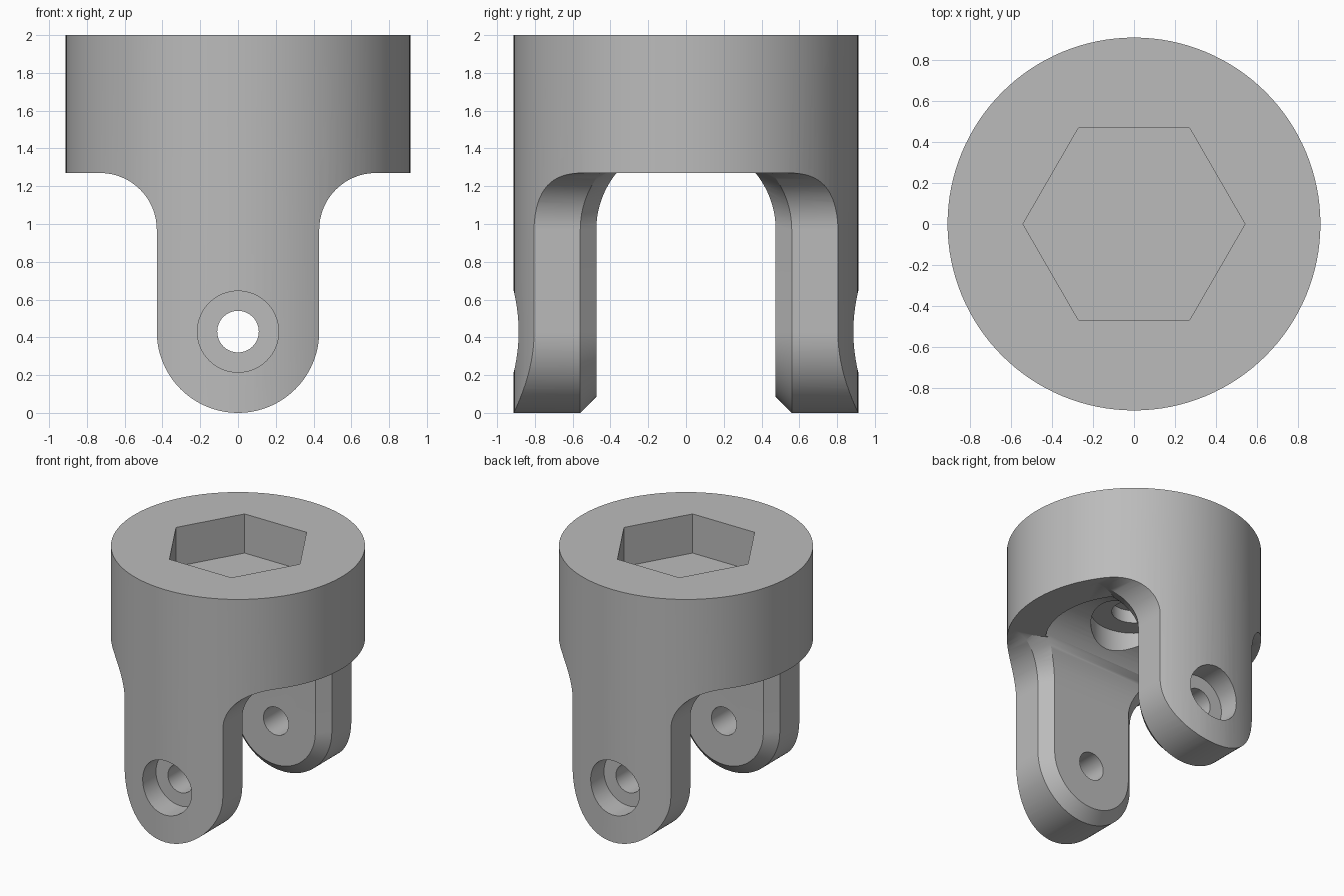
import bpy, bmesh, math
from mathutils import Matrix

old = bpy.data.objects.get("Cube")
if old:
    bpy.data.objects.remove(old, do_unlink=True)

steel = bpy.data.materials.new("plain grey steel")
steel.use_nodes = True
GREY = (0.5, 0.5, 0.5, 1)
steel.diffuse_color = GREY
steel.node_tree.nodes["Principled BSDF"].inputs["Base Color"].default_value = GREY

R = 0.912            # outer radius
HALF = 0.43          # arm half width and tip radius
FILLET = 0.3         # shoulder fillet
SHOULDER = 1.27      # underside of the head
SPRING = SHOULDER - FILLET
GAP = 0.475          # half distance between the arms
CHAMFER = 0.085


def make(name, bm):
    bmesh.ops.recalc_face_normals(bm, faces=bm.faces)
    mesh = bpy.data.meshes.new(name)
    bm.to_mesh(mesh)
    bm.free()
    mesh.materials.append(steel)
    ob = bpy.data.objects.new(name, mesh)
    bpy.context.collection.objects.link(ob)
    return ob


def loft(name, rings):
    bm = bmesh.new()
    loops = [[bm.verts.new(p) for p in ring] for ring in rings]
    n = len(loops[0])
    for a, b in zip(loops, loops[1:]):
        for i in range(n):
            j = (i + 1) % n
            bm.faces.new((a[i], a[j], b[j], b[i]))
    bm.faces.new(loops[0])
    bm.faces.new(loops[-1])
    return make(name, bm)


def cylinder(name, r, low, high, sides=64, axis="Z"):
    bm = bmesh.new()
    bmesh.ops.create_cone(bm, cap_ends=True, segments=sides, radius1=r, radius2=r,
                          depth=high - low,
                          matrix=Matrix.Translation((0, 0, (low + high) / 2)))
    if axis == "Y":
        bmesh.ops.rotate(bm, verts=bm.verts, matrix=Matrix.Rotation(-math.pi / 2, 3, "X"))
        bmesh.ops.translate(bm, verts=bm.verts, vec=(0, 0, HALF))
    return make(name, bm)


def box(name, x, y, low, high):
    return loft(name, [[(sx * x, sy * y, z) for sx, sy in ((1, 1), (-1, 1), (-1, -1), (1, -1))]
                       for z in (low, high)])


def combine(target, tool, operation):
    mod = target.modifiers.new(operation, "BOOLEAN")
    mod.operation, mod.object, mod.solver = operation, tool, "EXACT"
    bpy.context.view_layer.update()
    result = bpy.data.meshes.new_from_object(
        target.evaluated_get(bpy.context.evaluated_depsgraph_get()))
    target.modifiers.clear()
    target.data = result
    bpy.data.objects.remove(tool, do_unlink=True)


def arm_outline(inset):
    # Round tip, straight sides and flared shoulders
    w, f, out = HALF - inset, FILLET + inset, HALF + FILLET
    half = [(w * math.sin(a), HALF - w * math.cos(a))
            for a in (math.pi / 2 * i / 24 for i in range(1, 25))]
    half += [(out - f * math.cos(a), SPRING + f * math.sin(a))
             for a in (math.pi / 2 * i / 16 for i in range(17))]
    half.append((out, 1.4))
    return [(-x, z) for x, z in reversed(half)] + [(0, HALF - w)] + half


def inner_y(z):
    return math.sqrt(GAP ** 2 - max(0, z - SPRING) ** 2)


# Head blank and the two chamfered arms
blank = box("head_blank", 1.2, 1.2, SHOULDER, 2.2)
extra = 0.02
for side in (-1, 1):
    full, small = arm_outline(0), arm_outline(CHAMFER + extra)
    arm = loft("arm", [
        [(x, side * 0.2, z) for x, z in small],
        [(x, side * (inner_y(z) - extra), z) for x, z in small],
        [(x, side * (inner_y(z) + CHAMFER), z) for x, z in full],
        [(x, side * 1.2, z) for x, z in full]])
    combine(blank, arm, "UNION")

# Round outside
yoke = cylinder("yoke", R, -0.1, 2, 128)
combine(yoke, blank, "INTERSECT")

# Arched clearance between the arms, stopped inside the head
arch = [(GAP * math.cos(math.pi * i / 48), SPRING + GAP * math.sin(math.pi * i / 48))
        for i in range(49)]
arch = [(GAP, -0.2)] + arch + [(-GAP, -0.2)]
tunnel = loft("tunnel", [[(x, y, z) for y, z in arch] for x in (-1.1, 1.1)])
limit = cylinder("tunnel_limit", 0.635, -0.3, 1.8, 96)
combine(limit, box("open_zone", 1.3, 1.3, -0.4, SHOULDER - 0.002), "UNION")
combine(tunnel, limit, "INTERSECT")
combine(yoke, tunnel, "DIFFERENCE")

# Hexagonal socket with corners on the x axis
socket = cylinder("socket", 0.543, 1.69, 2.2, 6)
socket.data.transform(Matrix.Rotation(math.pi / 6, 4, "Z"))
combine(yoke, socket, "DIFFERENCE")

# Stepped bore under the head
combine(yoke, cylinder("bore", 0.31, 1.1, 1.5), "DIFFERENCE")
combine(yoke, cylinder("small_bore", 0.16, 1.1, 1.6), "DIFFERENCE")

# Pin holes with counterbores through both arms
combine(yoke, cylinder("pin_hole", 0.11, -1.2, 1.2, axis="Y"), "DIFFERENCE")
for low, high in ((-1.2, -0.72), (0.72, 1.2)):
    combine(yoke, cylinder("counterbore", 0.215, low, high, axis="Y"), "DIFFERENCE")

bpy.ops.object.select_all(action="DESELECT")
yoke.select_set(True)
bpy.context.view_layer.objects.active = yoke
bpy.ops.object.shade_smooth_by_angle(angle=math.radians(30))
